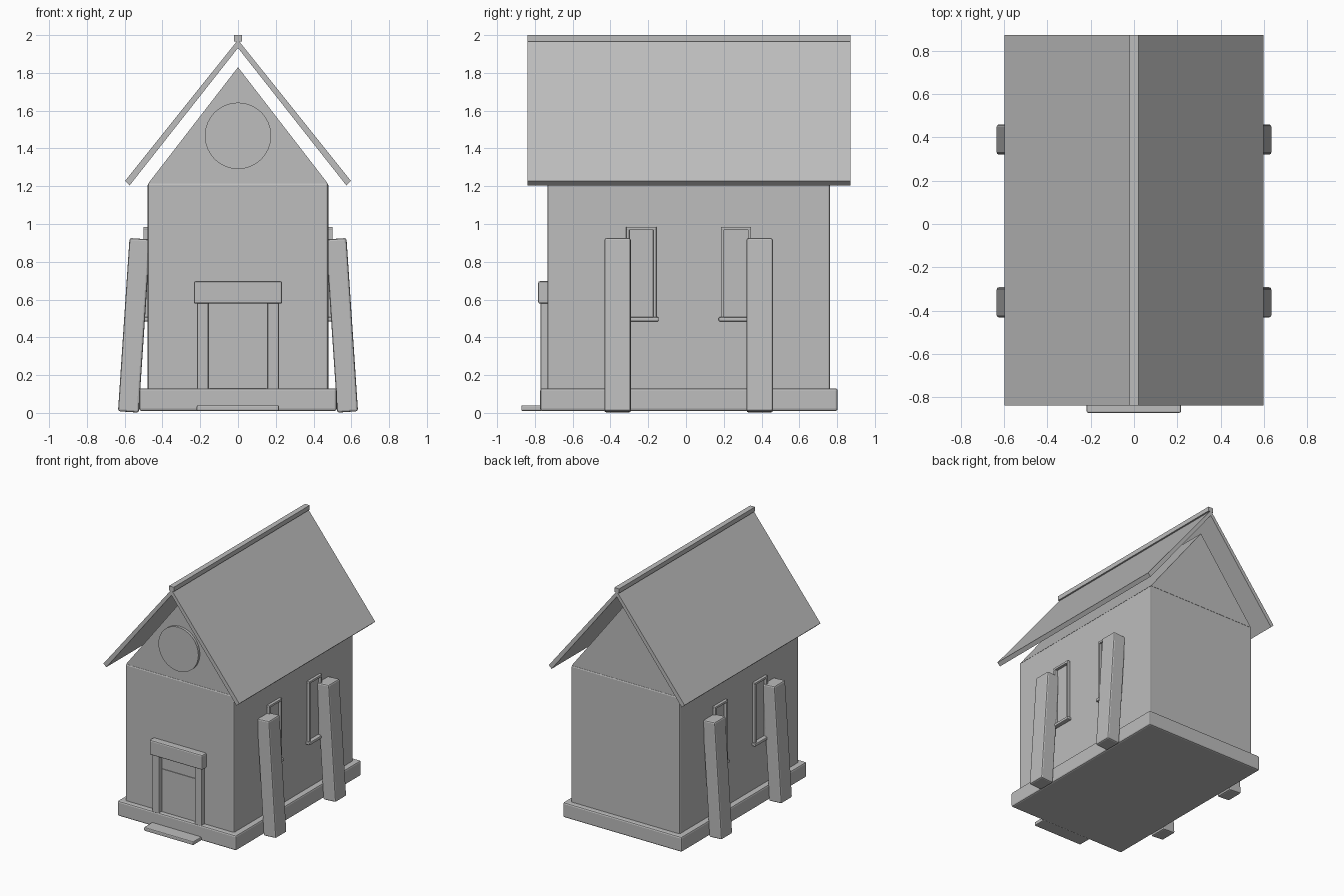
import bpy, bmesh, math
from mathutils import Matrix

if "Cube" in bpy.data.objects:
    bpy.data.objects.remove(bpy.data.objects["Cube"])

stone = bpy.data.materials.new("plain_grey")
stone.diffuse_color = (0.51, 0.51, 0.51, 1)
stone.use_nodes = True
stone.node_tree.nodes["Principled BSDF"].inputs["Base Color"].default_value = stone.diffuse_color


def finish(name, bm, bevel=0.0):
    bmesh.ops.recalc_face_normals(bm, faces=bm.faces[:])
    mesh = bpy.data.meshes.new(name)
    bm.to_mesh(mesh)
    bm.free()
    mesh.materials.append(stone)
    ob = bpy.data.objects.new(name, mesh)
    bpy.context.collection.objects.link(ob)
    if bevel:
        mod = ob.modifiers.new("soft_edges", 'BEVEL')
        mod.width = bevel
        mod.segments = 2
    return ob


def box(name, x, y, z, bevel=0.0, tilt=0.0):
    """Box from (min, max) ranges, optionally tilted about the y axis."""
    bm = bmesh.new()
    size = [b - a for a, b in (x, y, z)]
    mid = [(a + b) / 2 for a, b in (x, y, z)]
    m = (Matrix.Translation(mid) @ Matrix.Rotation(tilt, 4, 'Y')
         @ Matrix.Diagonal((*size, 1)))
    bmesh.ops.create_cube(bm, size=1, matrix=m)
    return finish(name, bm, bevel)


def prism(name, outline, y0, y1):
    """Extrude an x/z outline along y."""
    bm = bmesh.new()
    face = bm.faces.new([bm.verts.new((x, y0, z)) for x, z in outline])
    ext = bmesh.ops.extrude_face_region(bm, geom=[face])
    verts = [g for g in ext["geom"] if isinstance(g, bmesh.types.BMVert)]
    bmesh.ops.translate(bm, verts=verts, vec=(0, y1 - y0, 0))
    return finish(name, bm)


def span(side, a, b):
    return tuple(sorted((side * a, side * b)))


# Body
box("plinth", (-0.523, 0.523), (-0.772, 0.803), (0.01, 0.13), 0.012)
box("walls", (-0.478, 0.478), (-0.733, 0.763), (0.10, 1.217), 0.011)
prism("gable", [(-0.475, 1.215), (0.475, 1.215), (0, 1.83)], -0.73, 0.76)

# Roof slopes and ridge
for side, label in ((-1, "left"), (1, "right")):
    outline = [(0, 1.975), (0.598, 1.228), (0.573, 1.205), (0, 1.932)]
    prism(label + "_roof", [(side * x, z) for x, z in outline], -0.838, 0.872)
box("ridge_cap", (-0.021, 0.021), (-0.838, 0.872), (1.965, 2.0))

# Round gable window
bm = bmesh.new()
bmesh.ops.create_cone(bm, cap_ends=True, segments=32, radius1=0.176,
                      radius2=0.176, depth=0.04,
                      matrix=Matrix.Translation((0, -0.73, 1.467))
                      @ Matrix.Rotation(math.pi / 2, 4, 'X'))
finish("round_window", bm)

# Doorway
for side, label in ((-1, "left"), (1, "right")):
    box(label + "_door_post", span(side, 0.157, 0.217), (-0.77, -0.72),
        (0.12, 0.59), 0.008)
box("door", (-0.15, 0.15), (-0.738, -0.72), (0.13, 0.47))
box("lintel", (-0.234, 0.234), (-0.783, -0.72), (0.578, 0.697), 0.01)
box("doorstep", (-0.219, 0.217), (-0.872, -0.76), (0.01, 0.04), 0.007)

# Buttresses and side windows
for side, label in ((-1, "left"), (1, "right")):
    for y0, y1 in ((-0.432, -0.292), (0.32, 0.46)):
        box(label + "_buttress", span(side, 0.495, 0.605), (y0, y1),
            (0.004, 0.923), 0.011, tilt=-side * math.radians(3.8))
    for y0, y1 in ((-0.317, -0.157), (0.185, 0.345)):
        depth = span(side, 0.46, 0.50)
        for a, b in ((y0, y0 + 0.017), (y1 - 0.017, y1)):
            box(label + "_window_jamb", depth, (a, b), (0.50, 0.97), 0.003)
        box(label + "_window_head", depth, (y0, y1), (0.967, 0.985), 0.003)
        box(label + "_window_sill", span(side, 0.46, 0.51),
            (y0 - 0.012, y1 + 0.012), (0.484, 0.507), 0.006)
